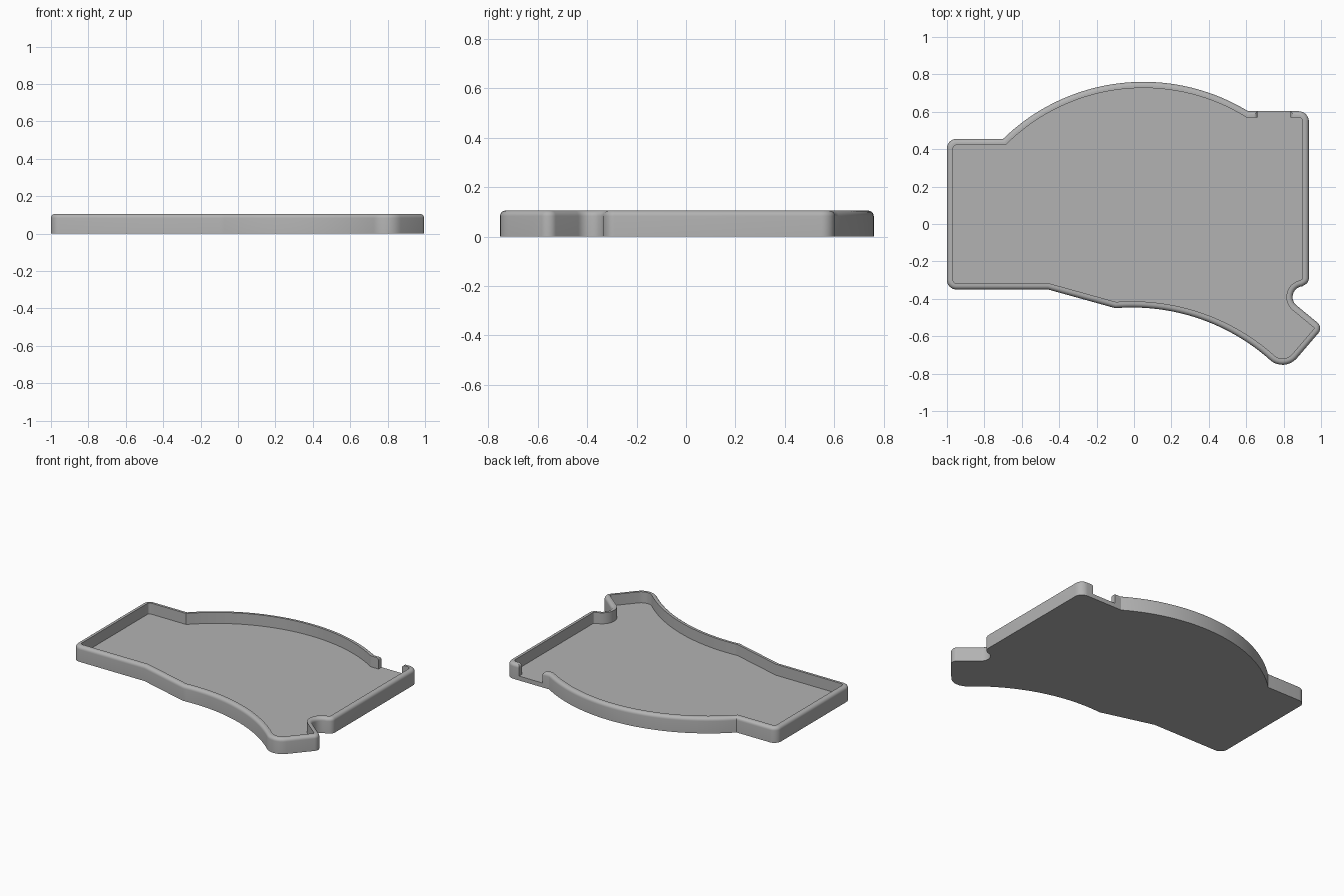
import bpy, bmesh, math
from mathutils import Vector

cube = bpy.data.objects.get("Cube")
if cube:
    bpy.data.objects.remove(cube, do_unlink=True)

HEIGHT, FLOOR, WALL, ROUND = 0.105, 0.03, 0.033, 0.022

grey = bpy.data.materials.new("plain grey")
grey.use_nodes = True
colour = (0.45, 0.45, 0.45, 1)
grey.diffuse_color = colour
grey.node_tree.nodes["Principled BSDF"].inputs["Base Color"].default_value = colour


def arc(a, b, c, steps):
    """Points on the circle from a through b to c."""
    a, b, c = Vector(a), Vector(b), Vector(c)
    u, v = b - a, c - a
    d = 2 * u.cross(v)
    centre = a + Vector((v.y * u.length_squared - u.y * v.length_squared,
                         u.x * v.length_squared - v.x * u.length_squared)) / d
    r = (a - centre).length
    start = math.atan2(*(a - centre).yx)
    sweep = math.atan2(*(c - centre).yx) - start
    turn = 1 if d > 0 else -1
    sweep = turn * ((turn * sweep) % math.tau)
    return [centre + r * Vector((math.cos(start + sweep * i / steps),
                                 math.sin(start + sweep * i / steps)))
            for i in range(steps + 1)]


def fillet(before, corner, after, r, steps=8):
    """Round a corner with radius r."""
    p = Vector(corner)
    u = (Vector(before) - p).normalized()
    v = (Vector(after) - p).normalized()
    half = u.angle(v) / 2
    middle = (u + v).normalized()
    centre = p + middle * (r / math.sin(half))
    reach = r / math.tan(half)
    return arc(p + u * reach, centre - middle * r, p + v * reach, steps)


def inset(points, amount):
    """Offset a clockwise outline inwards with mitred corners."""
    result = []
    for i, p in enumerate(points):
        a = (p - points[i - 1]).normalized()
        b = (points[(i + 1) % len(points)] - p).normalized()
        na, nb = Vector((a.y, -a.x)), Vector((b.y, -b.x))
        result.append(p + (na + nb) * amount / (1 + na.dot(nb)))
    return result


def finish(name, bm):
    bmesh.ops.recalc_face_normals(bm, faces=bm.faces)
    mesh = bpy.data.meshes.new(name)
    bm.to_mesh(mesh)
    bm.free()
    obj = bpy.data.objects.new(name, mesh)
    bpy.context.collection.objects.link(obj)
    mesh.materials.append(grey)
    return obj


# Clockwise outline seen from above
back_arc = arc((-0.70, 0.455), (0.04, 0.76), (0.61, 0.603), 48)
bite = arc((0.90, -0.333), (0.848, -0.385), (0.87, -0.436), 12)
front_arc = arc((0.722, -0.722), (0.40, -0.525), (-0.10, -0.45), 32)
elbow, tip, right_corner = (1.012, -0.553), (0.80, -0.80), (0.935, 0.603)
left_back, left_front = (-1, 0.455), (-1, -0.35)
outline = fillet(left_front, left_back, back_arc[0], 0.05)
outline += back_arc
outline += fillet(back_arc[-1], right_corner, (0.935, 0), 0.055)
outline += fillet(right_corner, (0.935, -0.312), bite[0], 0.04)
outline += bite
outline += fillet(bite[-1], elbow, tip, 0.04)
outline += fillet(elbow, tip, front_arc[0], 0.10)
outline += front_arc
outline += [Vector((-0.46, -0.35))]
outline += fillet((-0.46, -0.35), left_front, left_back, 0.05)

# Wall section: outside, rounded top edge, rim, inside
section = [(0, 0)]
for i in range(7):
    t = math.pi / 2 * i / 6
    section.append((ROUND * (1 - math.cos(t)), HEIGHT - ROUND * (1 - math.sin(t))))
section += [(WALL, HEIGHT), (WALL, FLOOR)]

bm = bmesh.new()
rings = [[bm.verts.new((p.x, p.y, z)) for p in inset(outline, d)] for d, z in section]
for low, high in zip(rings, rings[1:]):
    for i in range(len(low)):
        bm.faces.new((low[i - 1], low[i], high[i], high[i - 1]))
bm.faces.new(rings[0])
bm.faces.new(rings[-1])
tray = finish("tray", bm)

# Opening in the back wall, flared at the top
x0, x1, flare = 0.66, 0.837, 0.02
bm = bmesh.new()
side = []
for i in range(7):
    t = math.pi / 2 * i / 6
    side.append((flare * (1 - math.cos(t)), HEIGHT - flare * (1 - math.sin(t))))
side = [(0, FLOOR)] + side + [(flare, HEIGHT + 0.05)]
profile = [(x0 - d, z) for d, z in side] + [(x1 + d, z) for d, z in reversed(side)]
face = bm.faces.new([bm.verts.new((x, 0.54, z)) for x, z in profile])
extruded = bmesh.ops.extrude_face_region(bm, geom=[face])
bmesh.ops.translate(bm, vec=(0, 0.1, 0),
                    verts=[g for g in extruded["geom"] if isinstance(g, bmesh.types.BMVert)])
cutter = finish("opening_cutter", bm)
cutter.hide_render = True
cutter.hide_set(True)

cut = tray.modifiers.new("back opening", 'BOOLEAN')
cut.operation, cut.solver, cut.object = 'DIFFERENCE', 'EXACT', cutter
bpy.context.view_layer.objects.active = tray
tray.select_set(True)
bpy.ops.object.modifier_apply(modifier=cut.name)
bpy.data.objects.remove(cutter, do_unlink=True)
bpy.ops.object.shade_smooth_by_angle(angle=math.radians(30))
